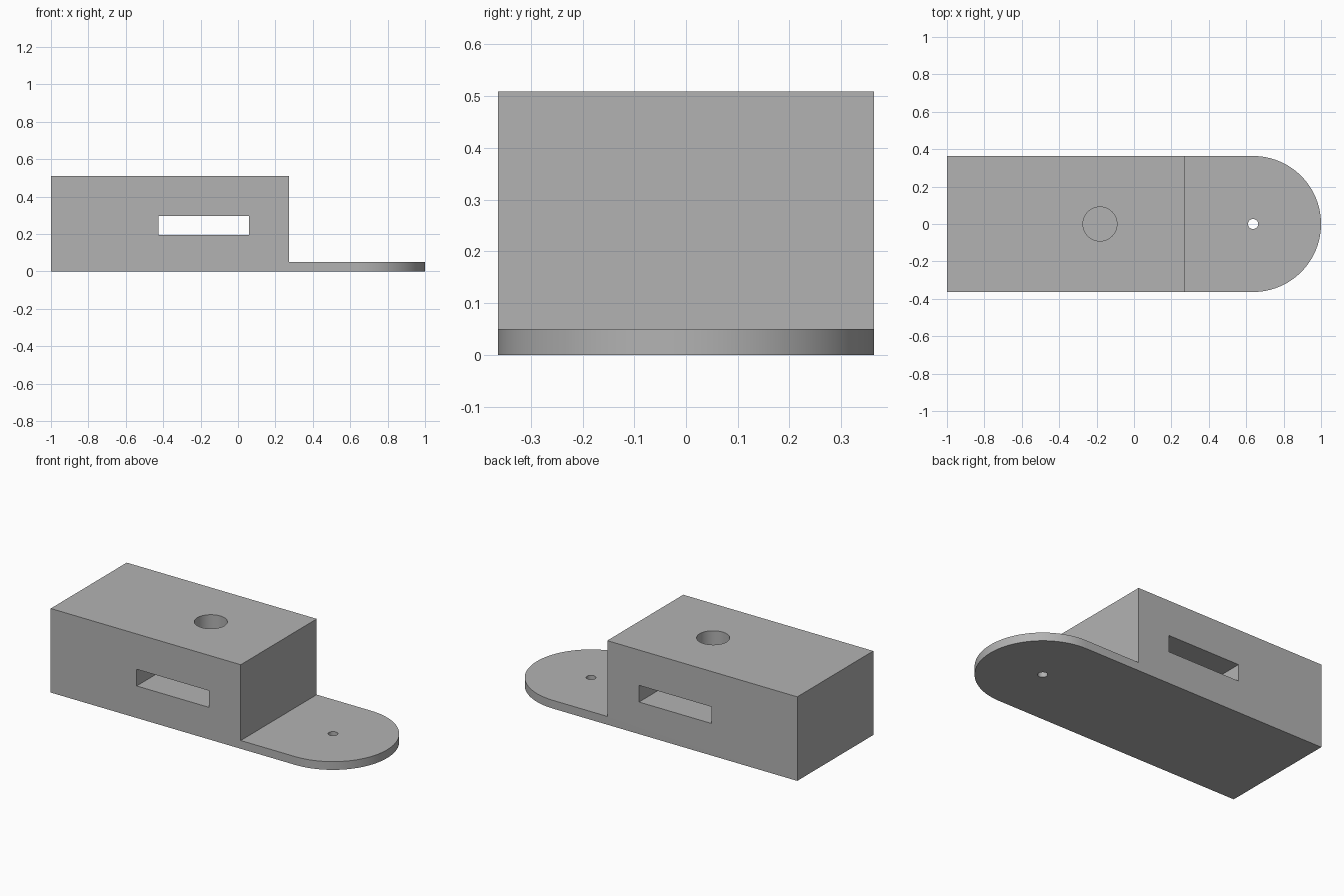
import bpy, bmesh, math

cube = bpy.data.objects.get("Cube")
if cube:
    bpy.data.objects.remove(cube, do_unlink=True)

HALF_W, HEIGHT, PLATE = 0.3636, 0.509, 0.05
STEP_X, TAB_X = 0.273, 0.6364
SLOT_X, SLOT_HALF = -0.182, 0.242
SLOT_Z0, SLOT_Z1 = 0.194, 0.295

grey = bpy.data.materials.new("plain_grey")
grey.use_nodes = True
colour = (0.45, 0.45, 0.45, 1)
grey.diffuse_color = colour
grey.node_tree.nodes["Principled BSDF"].inputs["Base Color"].default_value = colour


def circle(cx, r, n):
    return [(cx + r * math.cos(math.tau * i / n), r * math.sin(math.tau * i / n))
            for i in range(n)]


def rect(x0, x1, half_y):
    return [(x0, -half_y), (x1, -half_y), (x1, half_y), (x0, half_y)]


def prism(name, outline, z0, z1):
    """Extrude a flat outline from z0 up to z1."""
    bm = bmesh.new()
    base = bm.faces.new([bm.verts.new((x, y, z0)) for x, y in outline])
    top = bmesh.ops.extrude_face_region(bm, geom=[base])["geom"]
    verts = [v for v in top if isinstance(v, bmesh.types.BMVert)]
    bmesh.ops.translate(bm, verts=verts, vec=(0, 0, z1 - z0))
    bmesh.ops.recalc_face_normals(bm, faces=bm.faces[:])
    mesh = bpy.data.meshes.new(name)
    bm.to_mesh(mesh)
    bm.free()
    mesh.materials.append(grey)
    obj = bpy.data.objects.new(name, mesh)
    bpy.context.collection.objects.link(obj)
    return obj


# Full-height body with a rounded end
ARC = 48
outline = [(-1, HALF_W), (-1, -HALF_W)]
for i in range(ARC + 1):
    a = math.pi * (i / ARC - 0.5)
    outline.append((TAB_X + HALF_W * math.cos(a), HALF_W * math.sin(a)))
body = prism("bracket_body", outline, 0, HEIGHT)

# Step down to the tab, cross slot, top hole into the slot, tab hole
cutters = [
    prism("step_cutter", rect(STEP_X, 1.2, 0.6), PLATE, 0.8),
    prism("slot_cutter", rect(SLOT_X - SLOT_HALF, SLOT_X + SLOT_HALF, 0.6), SLOT_Z0, SLOT_Z1),
    prism("top_hole_cutter", circle(SLOT_X, 0.091, 64), (SLOT_Z0 + SLOT_Z1) / 2, 0.8),
    prism("tab_hole_cutter", circle(TAB_X, 0.027, 32), -0.1, 0.2),
]
bpy.ops.object.select_all(action="DESELECT")
bpy.context.view_layer.objects.active = body
body.select_set(True)
for cutter in cutters:
    mod = body.modifiers.new(cutter.name, "BOOLEAN")
    mod.operation = "DIFFERENCE"
    mod.solver = "EXACT"
    mod.object = cutter
    bpy.ops.object.modifier_apply(modifier=mod.name)
    bpy.data.objects.remove(cutter, do_unlink=True)

bpy.ops.object.shade_smooth_by_angle(angle=math.radians(30))
